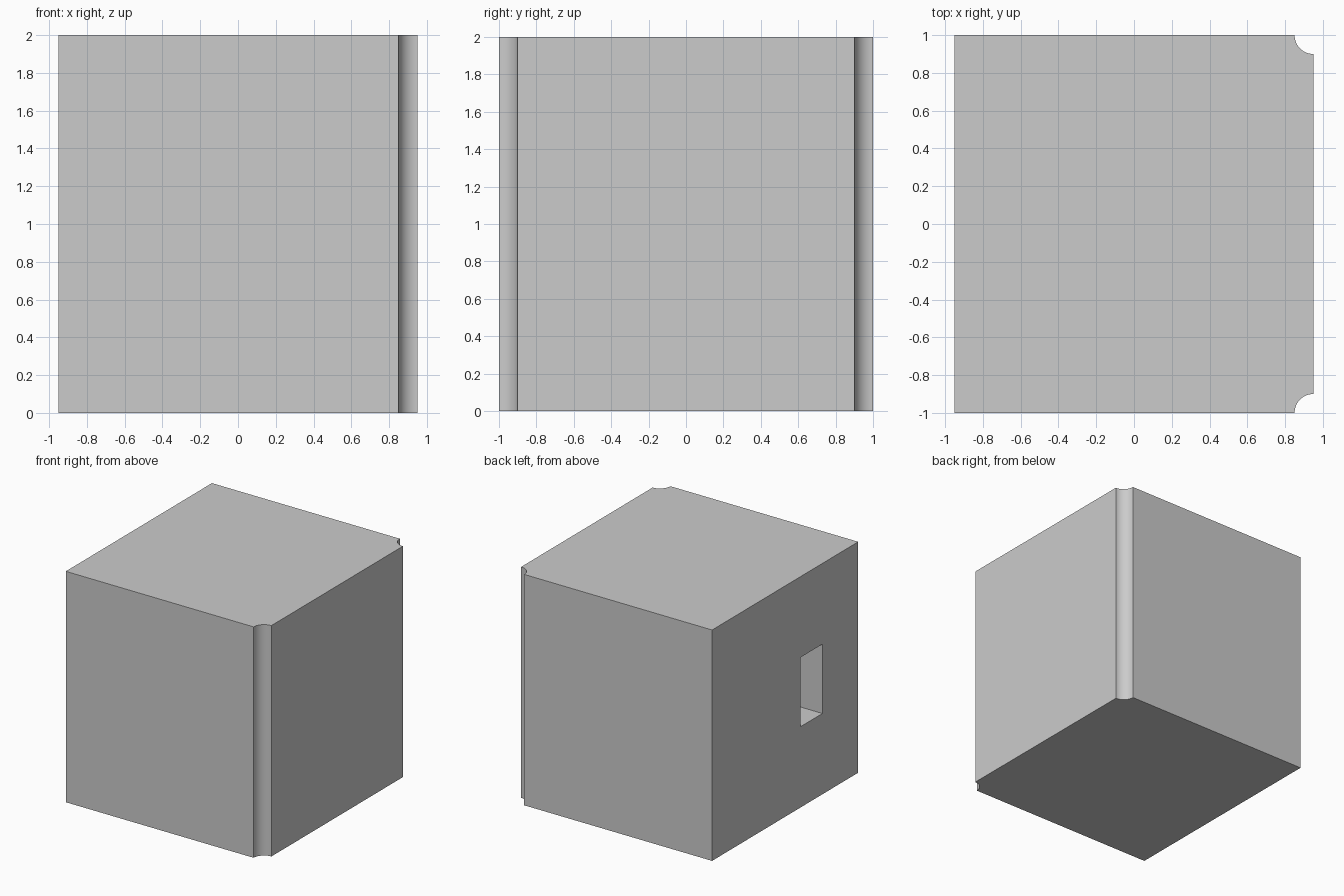
import bpy, bmesh
from math import cos, sin, pi, radians

if "Cube" in bpy.data.objects:
    bpy.data.objects.remove(bpy.data.objects["Cube"])

HX, HY, H, R, N = 0.95, 1.0, 2.0, 0.1, 16


def cove(sign):
    # concave quarter circle centred on the block's right corner
    return [(HX - R * cos(a), sign * (HY - R * sin(a)))
            for a in (pi / 2 * i / N for i in range(N + 1))]


def prism(name, outline, z0, z1):
    bm = bmesh.new()
    base = bm.faces.new([bm.verts.new((x, y, z0)) for x, y in outline])
    top = bmesh.ops.extrude_face_region(bm, geom=[base])["geom"]
    verts = [v for v in top if isinstance(v, bmesh.types.BMVert)]
    bmesh.ops.translate(bm, verts=verts, vec=(0, 0, z1 - z0))
    bmesh.ops.recalc_face_normals(bm, faces=bm.faces)
    mesh = bpy.data.meshes.new(name)
    bm.to_mesh(mesh)
    bm.free()
    obj = bpy.data.objects.new(name, mesh)
    bpy.context.collection.objects.link(obj)
    return obj


# block with coved corners on the right side
outline = [(-HX, -HY)] + cove(-1) + cove(1)[::-1] + [(-HX, HY)]
block = prism("block", outline, 0, H)

# rectangular pocket in the left side
x0, x1, y0, y1 = -HX - 0.1, -HX + 0.3, -0.51, -0.21
cutter = prism("pocket_cutter", [(x0, y0), (x1, y0), (x1, y1), (x0, y1)], 0.7, 1.3)
cut = block.modifiers.new("pocket", "BOOLEAN")
cut.operation = "DIFFERENCE"
cut.solver = "EXACT"
cut.object = cutter

bpy.context.view_layer.objects.active = block
block.select_set(True)
bpy.ops.object.modifier_apply(modifier=cut.name)
bpy.data.objects.remove(cutter, do_unlink=True)
bpy.ops.object.shade_smooth_by_angle(angle=radians(30))
